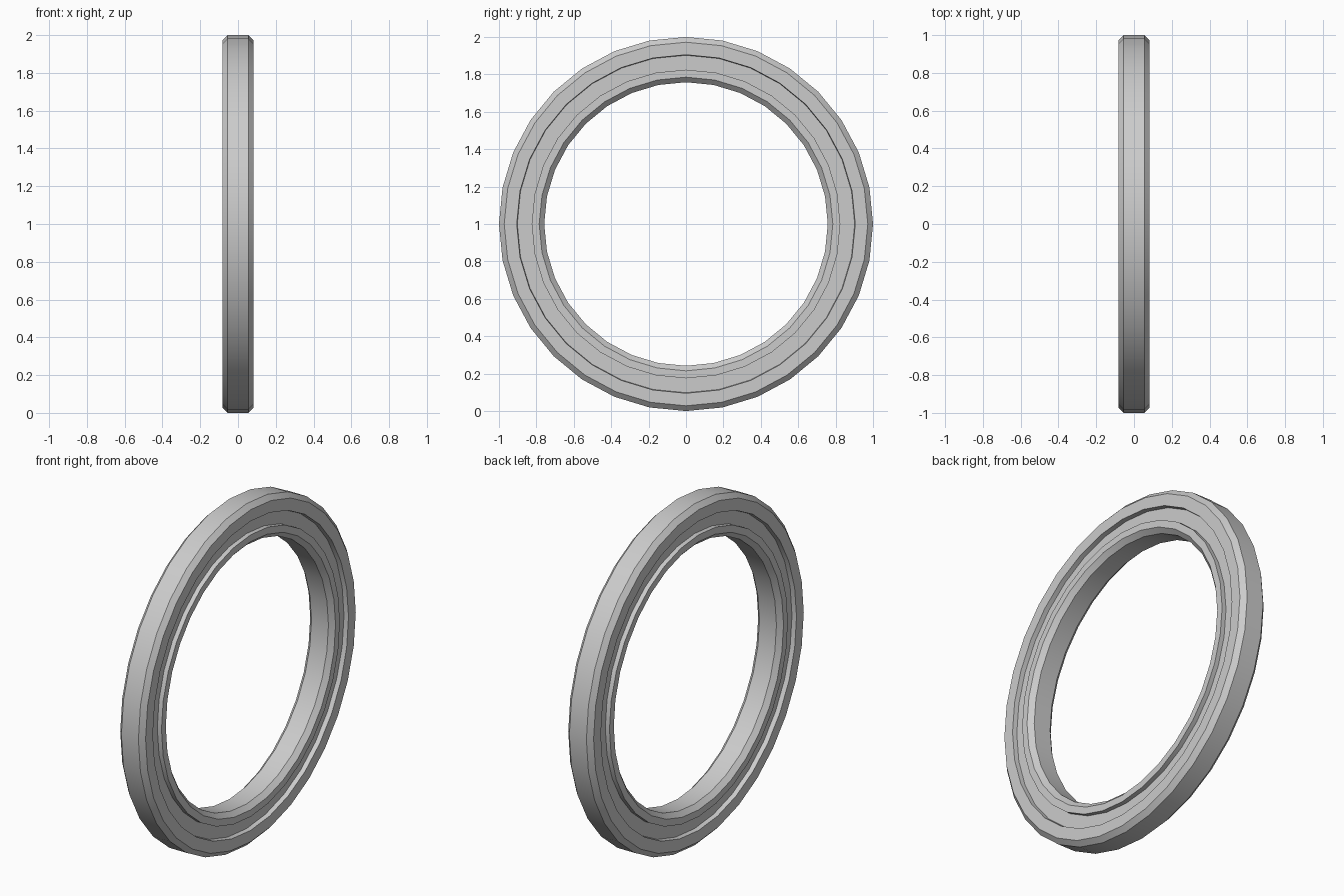
import bpy, bmesh, math

if "Cube" in bpy.data.objects:
    bpy.data.objects.remove(bpy.data.objects["Cube"])

SEGMENTS = 32
# Half cross-section (radius, x): outer rim, chamfer, side groove, inner chamfer
half = [(1.0, 0.055), (0.972, 0.082), (0.905, 0.082), (0.902, 0.055),
        (0.825, 0.055), (0.825, 0.082), (0.785, 0.082), (0.758, 0.055)]
# Mirror the section to the other side
profile = half + [(r, -x) for r, x in reversed(half)]

# Sweep the section around the x axis
bm = bmesh.new()
rings = []
for i in range(SEGMENTS):
    a = 2 * math.pi * i / SEGMENTS
    rings.append([bm.verts.new((x, r * math.sin(a), 1 + r * math.cos(a))) for r, x in profile])
n = len(profile)
for i in range(SEGMENTS):
    p, q = rings[i], rings[(i + 1) % SEGMENTS]
    for j in range(n):
        k = (j + 1) % n
        bm.faces.new((p[j], p[k], q[k], q[j]))
bmesh.ops.recalc_face_normals(bm, faces=bm.faces)

mesh = bpy.data.meshes.new("grooved_ring")
bm.to_mesh(mesh)
bm.free()
ring = bpy.data.objects.new("grooved_ring", mesh)
bpy.context.collection.objects.link(ring)

# Smooth around the hoop, crisp at the chamfers and groove
bpy.context.view_layer.objects.active = ring
ring.select_set(True)
bpy.ops.object.shade_smooth_by_angle(angle=math.radians(30))
